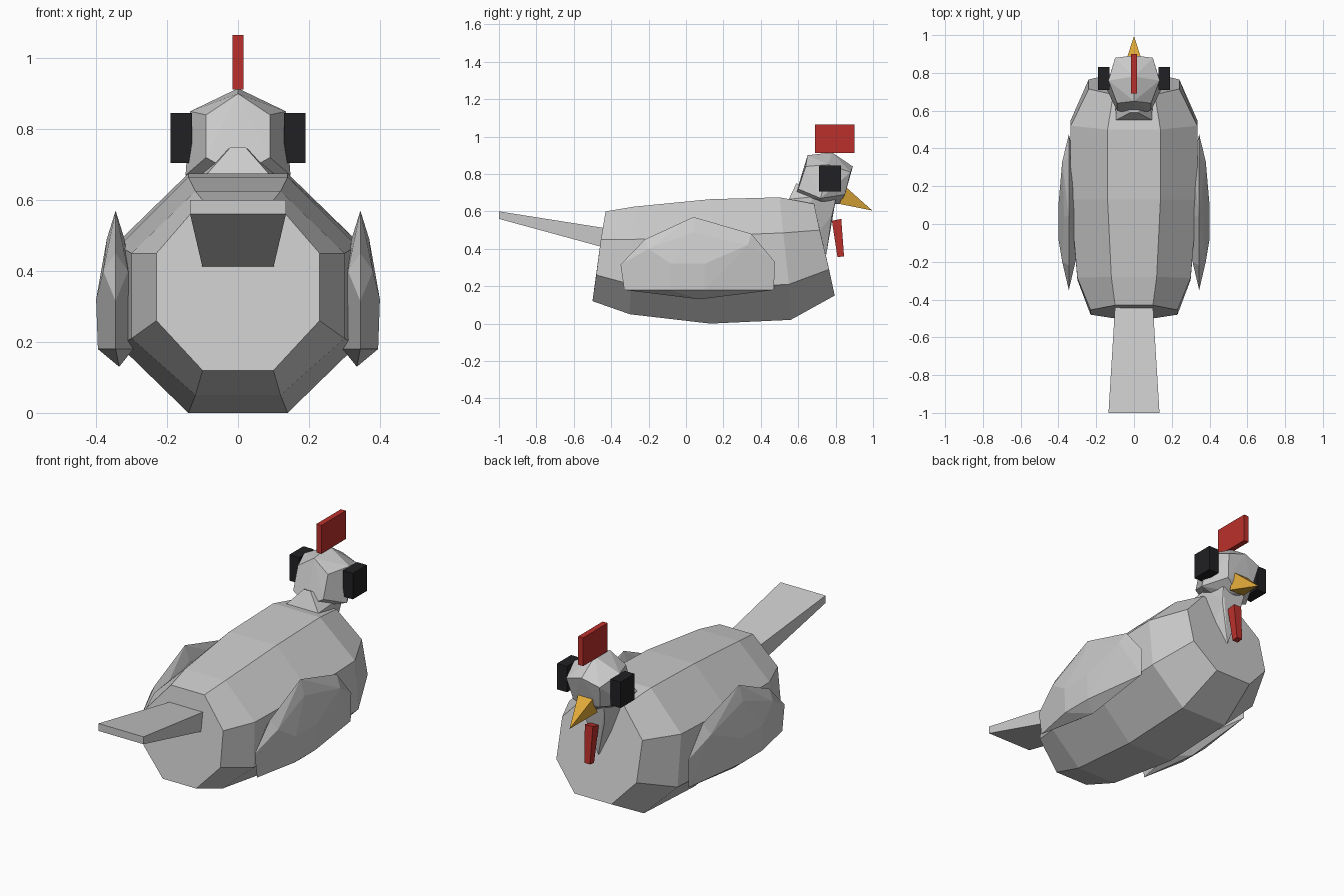
import bpy, bmesh

if "Cube" in bpy.data.objects:
    bpy.data.objects.remove(bpy.data.objects["Cube"])


def material(name, rgb):
    m = bpy.data.materials.new(name)
    m.diffuse_color = (*rgb, 1)
    m.use_nodes = True
    m.node_tree.nodes["Principled BSDF"].inputs["Base Color"].default_value = m.diffuse_color
    return m


RED = material("red", (0.5, 0.03, 0.025))
BLACK = material("black", (0.015, 0.015, 0.017))
YELLOW = material("yellow", (0.75, 0.4, 0.04))


def finish(name, bm, mat=None):
    bmesh.ops.recalc_face_normals(bm, faces=bm.faces)
    me = bpy.data.meshes.new(name)
    bm.to_mesh(me)
    bm.free()
    ob = bpy.data.objects.new(name, me)
    bpy.context.collection.objects.link(ob)
    if mat:
        me.materials.append(mat)
    return ob


def hull(name, pts, mat=None):
    """Faceted convex solid around a few points."""
    bm = bmesh.new()
    for p in pts:
        bm.verts.new(p)
    res = bmesh.ops.convex_hull(bm, input=bm.verts[:])
    junk = {v for v in res["geom_interior"] + res["geom_unused"]
            if isinstance(v, bmesh.types.BMVert)}
    bmesh.ops.delete(bm, geom=list(junk), context='VERTS')
    bmesh.ops.dissolve_limit(bm, angle_limit=0.03, verts=bm.verts[:], edges=bm.edges[:])
    return finish(name, bm, mat)


def both(pts):
    """Mirror points across x = 0."""
    return pts + [(-x, y, z) for x, y, z in pts if x]


def box(name, x, y, z, mat):
    return hull(name, [(a, b, c) for a in x for b in y for c in z], mat)


# Body: octagonal rings from rump to chest, half ring listed top to bottom
rings = [
    [(.10, -.43, .60), (.23, -.455, .45), (.23, -.48, .26), (.10, -.50, .12)],
    [(.12, -.28, .625), (.30, -.285, .45), (.30, -.295, .21), (.12, -.30, .05)],
    [(.14, .13, .665), (.335, .13, .47), (.335, .13, .19), (.14, .13, .0)],
    [(.14, .50, .675), (.335, .52, .485), (.335, .55, .21), (.14, .56, .02)],
    [(.11, .685, .64), (.24, .715, .50), (.24, .765, .29), (.11, .795, .15)],
]
bm = bmesh.new()
loops = [[bm.verts.new(p) for p in r + [(-x, y, z) for x, y, z in reversed(r)]]
         for r in rings]
for a, b in zip(loops, loops[1:]):
    for i in range(8):
        j = (i + 1) % 8
        bm.faces.new((a[i], a[j], b[j], b[i]))
bm.faces.new(loops[0])
bm.faces.new(loops[-1])
finish("body", bm)

# Tail: tapered slab
hull("tail", both([(.135, -1, .60), (.135, -1, .56), (.10, -.43, .51), (.10, -.45, .41)]))

# Neck: wedge running down into the chest
hull("neck", both([(.02, .59, .75), (.095, .55, .665), (.095, .60, .60),
                   (.10, .70, .68), (.07, .80, .66), (.06, .78, .58),
                   (0, .75, .37), (.05, .68, .45)]))

# Head
hull("head", both([(0, .65, .90), (.09, .64, .84), (.09, .60, .72), (0, .58, .67),
                   (0, .78, .915), (.135, .76, .85), (.148, .72, .67),
                   (0, .892, .84), (.10, .88, .81), (.08, .85, .69),
                   (0, .82, .64), (.05, .73, .64)]))

# Beak, comb, wattle
hull("beak", both([(0, .995, .605), (.045, .855, .73), (.045, .82, .64)]), YELLOW)
box("comb", (-.015, .015), (.69, .90), (.912, 1.065), RED)
hull("wattle", both([(.024, .78, .55), (.024, .83, .56), (.017, .81, .355), (.017, .845, .36)]), RED)

# Eyes and wings on both sides
outline = [(-.35, .315), (-.33, .18), (.47, .18), (.475, .33),
           (.35, .48), (.04, .57), (-.22, .45)]
bulge = [(.035, -.20, .40), (.035, .33, .42), (.055, -.08, .32), (.055, .10, .32),
         (.05, -.08, .18), (.05, .10, .18), (.025, .04, .49)]
for s, side in ((1, "right"), (-1, "left")):
    box(side + "_eye", (s * .13, s * .19), (.71, .83), (.705, .845), BLACK)
    pts = [(s * .345, y, z) for y, z in outline]
    pts += [(s * (.345 + k * d), y, z) for d, y, z in bulge for k in (1, -1)]
    pts.append((s * .335, .07, .13))
    hull(side + "_wing", pts)
